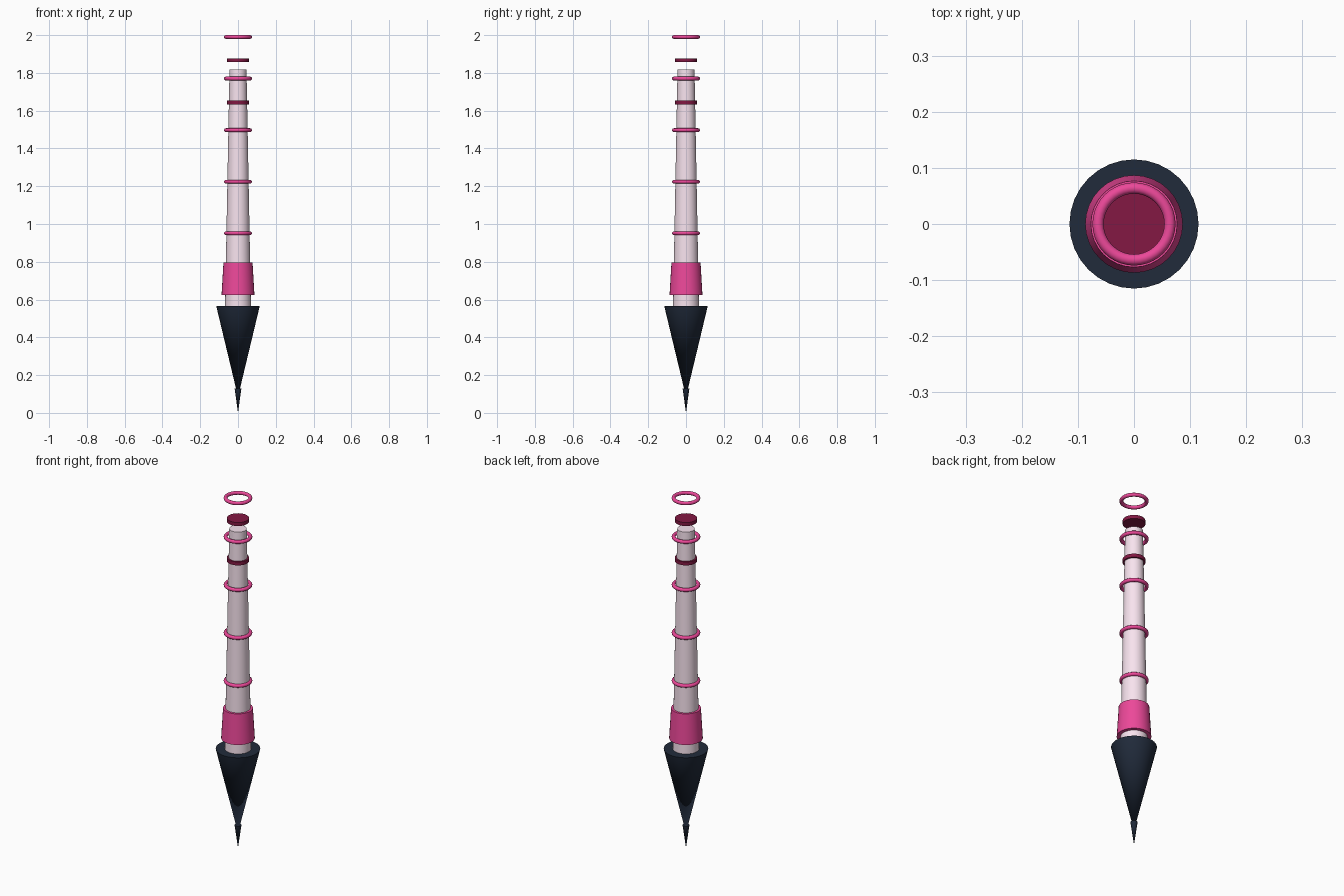
import bpy
import math

if "Cube" in bpy.data.objects:
    bpy.data.objects.remove(bpy.data.objects["Cube"])


def material(name, rgb):
    m = bpy.data.materials.new(name)
    m.diffuse_color = (*rgb, 1)
    m.use_nodes = True
    m.node_tree.nodes["Principled BSDF"].inputs["Base Color"].default_value = m.diffuse_color
    return m


PINK = material("pink", (0.838, 0.065, 0.319))
CRIMSON = material("crimson", (0.227, 0.009, 0.056))
PALE = material("pale_pink", (0.94, 0.77, 0.86))
NAVY = material("navy", (0.015, 0.024, 0.044))


def finish(name, mat):
    ob = bpy.context.object
    ob.name = name
    ob.data.materials.append(mat)
    bpy.ops.object.shade_smooth_by_angle(angle=math.radians(35))


def taper(name, z0, z1, r0, r1, mat):
    bpy.ops.mesh.primitive_cone_add(vertices=32, radius1=r0, radius2=r1,
                                    depth=z1 - z0, location=(0, 0, (z0 + z1) / 2))
    finish(name, mat)


# Pointed head: large cone with a finer needle tip
taper("needle_tip", 0.0, 0.13, 0.0, 0.018, NAVY)
taper("head_cone", 0.085, 0.565, 0.0, 0.115, NAVY)

# Tapered shaft and collar sleeve
taper("shaft", 0.545, 1.817, 0.069, 0.045, PALE)
taper("collar", 0.625, 0.797, 0.087, 0.077, PINK)

# Crimson discs: one around the shaft, one floating above it
for i, z in enumerate((1.643, 1.867)):
    taper(f"disc_{i + 1}", z - 0.01, z + 0.01, 0.057, 0.057, CRIMSON)

# Rings along the shaft
for i, z in enumerate((0.951, 1.224, 1.497, 1.77, 1.99)):
    bpy.ops.mesh.primitive_torus_add(major_radius=0.064, minor_radius=0.01,
                                     major_segments=40, minor_segments=12,
                                     location=(0, 0, z))
    finish(f"ring_{i + 1}", PINK)
